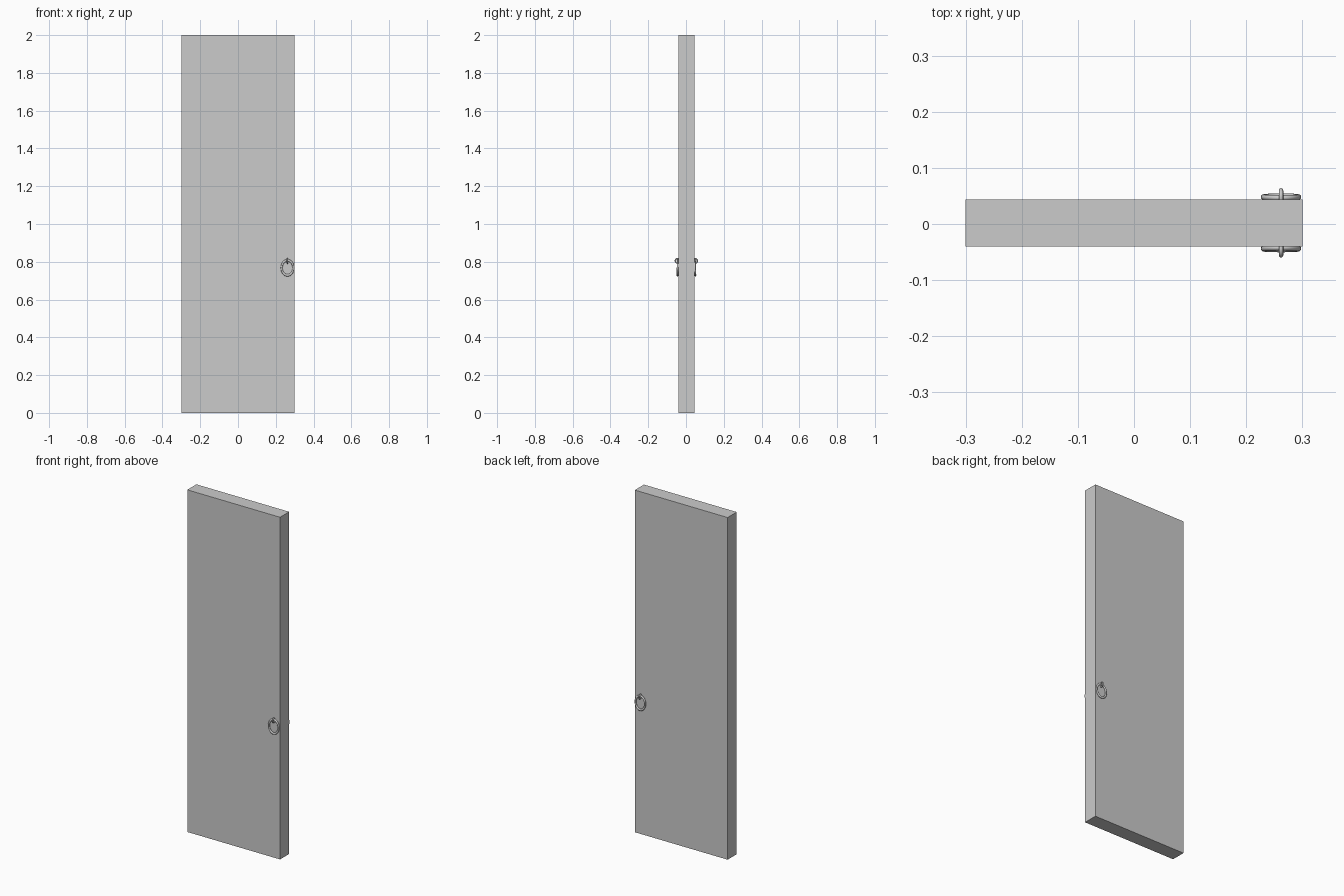
import bpy
from math import pi, radians

cube = bpy.data.objects.get("Cube")
if cube:
    bpy.data.objects.remove(cube, do_unlink=True)

grey = bpy.data.materials.new("plain_grey")
grey.use_nodes = True
grey.diffuse_color = (0.6, 0.6, 0.6, 1)
grey.node_tree.nodes["Principled BSDF"].inputs["Base Color"].default_value = (0.6, 0.6, 0.6, 1)

FRONT, BACK = -0.04, 0.044
HANDLE_X = 0.262


def finish(name):
    ob = bpy.context.object
    ob.name = name
    ob.data.materials.append(grey)
    return ob


def ring(name, loc, rot, major, minor, stretch=1.0):
    bpy.ops.mesh.primitive_torus_add(location=loc, rotation=rot, major_radius=major,
                                     minor_radius=minor, major_segments=32, minor_segments=12)
    ob = finish(name)
    ob.scale = (1, stretch, 1)
    bpy.ops.object.shade_smooth()


# Door slab
bpy.ops.mesh.primitive_cube_add(size=1, location=(0, (FRONT + BACK) / 2, 1))
slab = finish("door_slab")
slab.scale = (0.6, BACK - FRONT, 2)

# Pull ring hanging from a staple on each side
for side, face, out in (("front", FRONT, -1), ("back", BACK, 1)):
    ring(side + "_pull_ring", (HANDLE_X, face + out * 0.004, 0.768),
         (pi / 2 + out * radians(2), 0, 0), 0.031, 0.005, 1.28)
    ring(side + "_staple", (HANDLE_X, face + out * 0.004, 0.805),
         (0, pi / 2, 0), 0.012, 0.004, 1.0)
